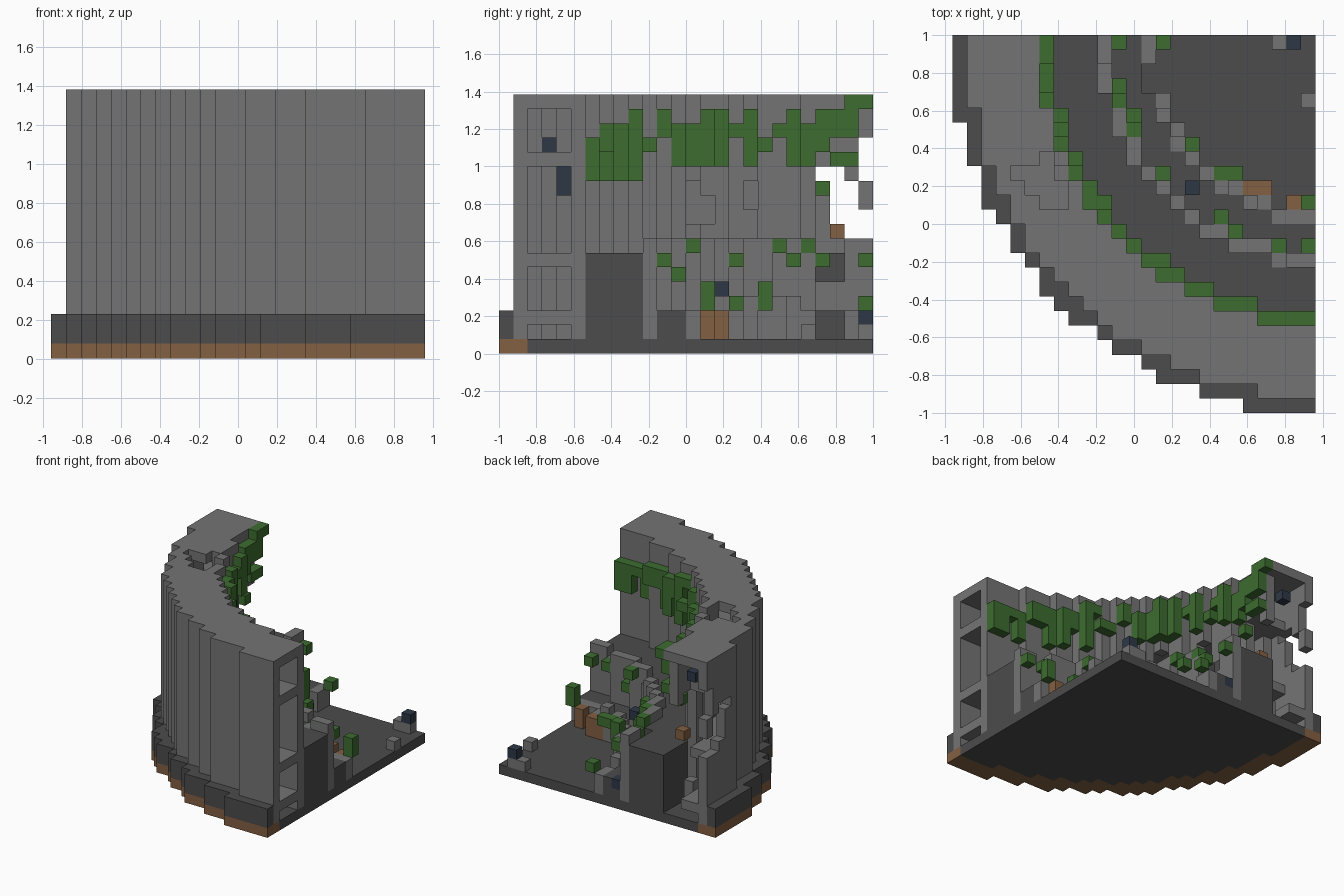
import bpy, bmesh, random
from math import hypot

random.seed(4)
if "Cube" in bpy.data.objects:
    bpy.data.objects.remove(bpy.data.objects["Cube"], do_unlink=True)

NX, NY, NZ = 25, 26, 18          # block counts along each axis
U = 2 / NY                       # block size
grid = {}                        # block -> part name


def material(name, rgb):
    m = bpy.data.materials.new(name)
    m.use_nodes = True
    m.diffuse_color = (*rgb, 1)
    m.node_tree.nodes["Principled BSDF"].inputs["Base Color"].default_value = (*rgb, 1)
    return m


stone = material("grey stone", (0.175, 0.175, 0.175))
dark = material("dark stone", (0.072, 0.072, 0.072))
earth = material("brown earth", (0.225, 0.115, 0.054))
leaf = material("green leaf", (0.046, 0.150, 0.028))
navy = material("navy block", (0.027, 0.039, 0.062))


def dist(i, j):
    return hypot(NX - i, NY - 1 - j)


def ring(part, r0, r1, k0, k1):
    """Quarter ring of blocks between two radii and two levels (inclusive)."""
    for i in range(NX):
        for j in range(NY):
            if r0 < dist(i, j) < r1:
                for k in range(k0, k1 + 1):
                    grid[i, j, k] = part


def put(part, *cells):
    for c in cells:
        grid[c] = part


def carve(test):
    for c in [c for c in grid if test(*c)]:
        del grid[c]


# Base: floor disc with earth rim and a low plinth
ring("floor", -1, 23.5, 0, 0)
ring("earth_rim", 23.5, 25.5, 0, 0)
ring("plinth", 24.5, 25.5, 1, 2)

# Hollow outer wall: two shells joined by corridor slabs and a roof
ring("outer_shell", 23.5, 24.5, 1, 17)
ring("inner_shell", 19.5, 20.5, 1, 17)
for level, name in ((2, "low_slab"), (6, "middle_slab"), (13, "high_slab"), (17, "roof")):
    ring(name, 20.5, 23.5, level, level)

# Seating tiers with parapets
ring("upper_tier", 15.5, 19.5, 1, 6)
ring("upper_parapet", 14.5, 15.5, 1, 7)
ring("lower_tier", 12.5, 14.5, 1, 2)
ring("lower_parapet", 11.5, 12.5, 1, 3)

# Breach at the ruined back end: open levels per row, through the whole wall
breach = {22: (12,), 23: (9, 10, 11, 12), 24: (8, 9, 10, 11), 25: (8, 9, 12, 13, 14)}
carve(lambda i, j, k: i < 6 and k in breach.get(j, ()))
carve(lambda i, j, k: grid[i, j, k] == "inner_shell" and j > 21 and (k < 13 or j == 25 and k < 17))
carve(lambda i, j, k: grid[i, j, k] in ("middle_slab", "high_slab") and j > 22)
carve(lambda i, j, k: grid[i, j, k] == "low_slab" and j > 23 and i > 3)

# Worn parapets, roof notch and holes in the inner shell
carve(lambda i, j, k: grid[i, j, k] == "upper_parapet" and j in (22, 23) and k > 4)
carve(lambda i, j, k: grid[i, j, k] == "lower_parapet" and j in (22, 23))
carve(lambda i, j, k: grid[i, j, k] == "lower_parapet" and k == 3 and random.random() < 0.3)
carve(lambda i, j, k: grid[i, j, k] == "upper_parapet" and k == 7 and random.random() < 0.15)
notch = {14: (6, 7), 15: (5, 6, 7), 16: (4, 5, 6, 7), 17: (6,)}
carve(lambda i, j, k: k > 15 and i in notch.get(j, ()))
holes = {13: (9, 10, 11), 14: (9, 10), 17: (10, 11)}
carve(lambda i, j, k: grid[i, j, k] == "inner_shell" and k in holes.get(j, ()))

# Hanging vines on the inner face: lowest and highest level per row
hang = {6: (12, 14), 7: (12, 15), 8: (12, 15), 9: (12, 16), 10: (14, 14), 11: (15, 16),
        12: (13, 15), 13: (13, 15), 14: (13, 16), 15: (13, 16), 16: (15, 15), 17: (13, 16),
        18: (14, 14), 19: (15, 15), 20: (13, 16), 21: (13, 15), 22: (14, 16), 23: (15, 16),
        24: (15, 17), 25: (17, 17)}
for i in range(NX):
    for j, (low, high) in hang.items():
        if 18.5 < dist(i, j) < 19.5:
            keep = random.randint(low, high) if j < 10 and i % 3 else low
            for k in range(keep, high + 1):
                grid[i, j, k] = "hanging_vines"
put("hanging_vines", (6, 22, 11), (6, 23, 13), (6, 24, 13))

# Leaves on the tiers
put("tier_leaves", (11, 25, 6), (11, 21, 7), (11, 22, 6), (12, 19, 7), (12, 20, 6),
    (14, 16, 6), (15, 14, 4), (16, 12, 5), (18, 13, 7), (19, 12, 5), (22, 11, 6), (24, 11, 6),
    (14, 25, 3), (16, 18, 3), (16, 18, 4), (18, 16, 3), (19, 16, 3), (24, 14, 3), (24, 14, 4))

# Rubble and loose blocks
put("stone_rubble", (24, 21, 1), (22, 25, 1), (23, 25, 1), (16, 15, 3), (5, 24, 12), (4, 23, 3))
put("brown_rubble", (23, 14, 1), (23, 14, 2), (5, 23, 8))
put("brown_rubble", *[(i, 15, k) for i in (20, 21) for k in (1, 2)])
put("navy_blocks", (23, 25, 2), (16, 15, 4), (11, 25, 2), (20, 3, 14),
    (18, 4, 11), (18, 4, 12), (3, 24, 15))

colours = {"floor": dark, "plinth": dark, "upper_tier": dark, "lower_tier": dark,
           "earth_rim": earth, "brown_rubble": earth, "hanging_vines": leaf,
           "tier_leaves": leaf, "navy_blocks": navy}


def build(part):
    """Mesh of all outward faces of one part's blocks."""
    bm = bmesh.new()
    corners = {}

    def vert(p):
        if p not in corners:
            x, y, z = p
            corners[p] = bm.verts.new(((x - NX / 2) * U, (y - NY / 2) * U, z * U))
        return corners[p]

    for c in [c for c, name in grid.items() if name == part]:
        for axis in range(3):
            a, b = (axis + 1) % 3, (axis + 2) % 3
            for side in (0, 1):
                near = list(c)
                near[axis] += 2 * side - 1
                if tuple(near) in grid:
                    continue
                loop = []
                for da, db in ((0, 0), (1, 0), (1, 1), (0, 1)):
                    p = list(c)
                    p[axis] += side
                    p[a] += da
                    p[b] += db
                    loop.append(vert(tuple(p)))
                bm.faces.new(loop if side else loop[::-1])
    mesh = bpy.data.meshes.new(part)
    bm.to_mesh(mesh)
    bm.free()
    mesh.materials.append(colours.get(part, stone))
    bpy.context.collection.objects.link(bpy.data.objects.new(part, mesh))


for part in dict.fromkeys(grid.values()):
    build(part)
